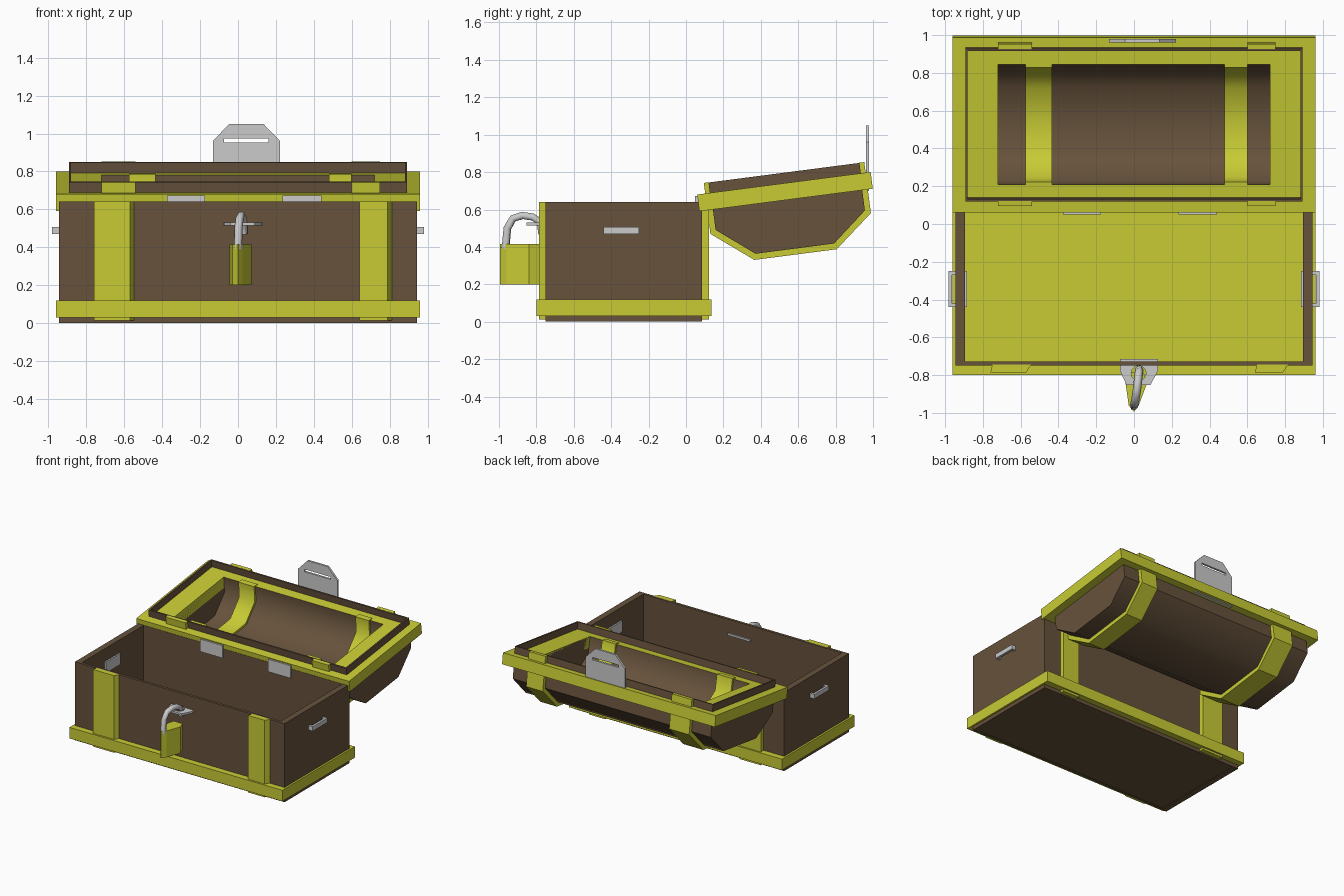
import bpy, bmesh, math
from mathutils import Matrix, Vector

if "Cube" in bpy.data.objects:
    bpy.data.objects.remove(bpy.data.objects["Cube"])


def material(name, rgb):
    m = bpy.data.materials.new(name)
    m.diffuse_color = (*rgb, 1)
    m.use_nodes = True
    m.node_tree.nodes["Principled BSDF"].inputs["Base Color"].default_value = m.diffuse_color
    return m


WOOD = material("dark_wood", (0.135, 0.085, 0.045))
TRIM = material("yellow_trim", (0.58, 0.60, 0.035))

# Open lid frame: origin on the front top edge of its rim, tilted up to the back
LID = Matrix.Translation((0, 0.06, 0.68)) @ Matrix.Rotation(math.radians(7.4), 4, 'X')


def prism(name, pts, a, b, axis, mat=None, hole=None, frame=None, open_top=None, flip=False, smooth=0):
    """Extrude a 2D outline (with optional hole) from a to b along an axis."""
    def place(p, d):
        return {'X': (d, p[0], p[1]), 'Y': (p[0], d, p[1]), 'Z': (p[0], p[1], d)}[axis]
    bm = bmesh.new()
    loops = [pts] + ([hole] if hole else [])
    edges = []
    for loop in loops:
        vs = [bm.verts.new(place(p, a)) for p in loop]
        edges += [bm.edges.new((vs[i - 1], vs[i])) for i in range(len(vs))]
    if hole:
        bmesh.ops.triangle_fill(bm, use_beauty=True, edges=edges)
    else:
        bm.faces.new(vs)
    geo = bmesh.ops.extrude_face_region(bm, geom=bm.faces[:], use_keep_orig=True)
    bmesh.ops.translate(bm, vec=Vector(place((0, 0), b - a)),
                        verts=[g for g in geo['geom'] if isinstance(g, bmesh.types.BMVert)])
    bmesh.ops.recalc_face_normals(bm, faces=bm.faces[:])
    if open_top is not None:
        top = [f for f in bm.faces if all(v.co.z > open_top for v in f.verts)]
        bmesh.ops.delete(bm, geom=top, context='FACES')
    if flip:
        bmesh.ops.reverse_faces(bm, faces=bm.faces[:])
    if frame:
        bm.transform(frame)
    me = bpy.data.meshes.new(name)
    bm.to_mesh(me)
    bm.free()
    if smooth:
        me.polygons.foreach_set("use_smooth", [True] * len(me.polygons))
        me.set_sharp_from_angle(angle=math.radians(smooth))
    if mat:
        me.materials.append(mat)
    ob = bpy.data.objects.new(name, me)
    bpy.context.collection.objects.link(ob)
    return ob


def rect(x0, x1, y0, y1):
    return [(x0, y0), (x1, y0), (x1, y1), (x0, y1)]


# Chest body: thin walls, bottom board and trim slab that forms the floor
prism("chest_walls", rect(-.945, .945, -.75, .085), 0, .64, 'Z', WOOD,
      hole=rect(-.895, .895, -.728, .063))
prism("chest_bottom", rect(-.93, .93, -.74, .075), .002, .03, 'Z', WOOD)
prism("base_trim", rect(-.96, .96, -.80, .135), .03, .12, 'Z', TRIM)

# Vertical straps, front and back
for side, x0, x1 in (("left", -.76, -.57), ("right", .64, .79)):
    prism(f"front_strap_{side}", [(x0, -.785), (x1, -.785), (x1 + .025, -.745), (x0 + .01, -.745)],
          .012, .64, 'Z', TRIM)
    prism(f"back_strap_{side}", rect(x0, x1, .08, .122), .012, .64, 'Z', TRIM)

# Side handles: outer bar and legs, plate inside
for side, s in (("left", -1), ("right", 1)):
    xs = [(s * .93, -.44), (s * .982, -.44), (s * .982, -.25), (s * .93, -.25),
          (s * .93, -.27), (s * .964, -.27), (s * .964, -.42), (s * .93, -.42)]
    prism(f"handle_{side}", xs, .47, .507, 'Z')
    prism(f"handle_plate_{side}", rect(-.44, -.25, .445, .535), s * .883, s * .897, 'X')

# Lid rim with opening, and thin wooden lip standing on it
prism("lid_rim", rect(-.96, .96, 0, .935), -.09, 0, 'Z', TRIM,
      hole=rect(-.72, .72, .15, .79), frame=LID)
prism("lid_lip", rect(-.893, .893, .068, .882), -.02, .056, 'Z', WOOD,
      hole=rect(-.881, .881, .08, .870), frame=LID)

# Lid belly outside and trough inside
belly = [(.073, -.03), (.073, -.20), (.268, -.354), (.692, -.354), (.878, -.20), (.878, -.03)]
trough = [(.15, 0), (.155, -.13), (.30, -.255), (.64, -.255), (.785, -.13), (.79, 0)]
prism("lid_belly", belly, -.893, .893, 'X', WOOD, frame=LID, open_top=-.04, smooth=44)
prism("lid_trough", trough, -.72, .72, 'X', WOOD, frame=LID, open_top=-.01, flip=True, smooth=60)

# Outer lid straps wrap the belly and lip
outer = [(.043, .057), (.043, -.218), (.258, -.386), (.702, -.386), (.908, -.218), (.908, .057)]
inner = [(.07, .057), (.075, -.20), (.27, -.352), (.69, -.352), (.876, -.20), (.88, .057)]
for side, x0, x1 in (("left", -.72, -.54), ("right", .60, .75)):
    prism(f"lid_strap_{side}", outer + inner[::-1], x0, x1, 'X', TRIM, frame=LID)

# Inner lid straps follow the trough and lap onto the rim
lap = [(.122, -.005), (.122, .006), (.165, .006), (.172, -.12), (.306, -.237), (.634, -.237),
       (.768, -.12), (.775, .006), (.818, .006), (.818, -.005)]
for side, x0, x1 in (("left", -.575, -.435), ("right", .48, .60)):
    prism(f"inner_strap_{side}", lap + trough[::-1], x0, x1, 'X', TRIM, frame=LID, smooth=50)

# Hinge plates between box and lid
for side, x0, x1 in (("left", -.375, -.175), ("right", .235, .44)):
    prism(f"hinge_{side}", rect(x0, x1, .57, .672), .049, .064, 'Y')

# Lid hasp plate with slot
prism("lid_hasp", [(-.133, .70), (.222, .70), (.222, .96), (.135, 1.05), (-.047, 1.05), (-.133, .96)],
      .962, .979, 'Y', hole=rect(-.075, .16, .953, .973))

# Staple plate through the front wall
ring = [(.025 + .04 * math.cos(i * math.pi / 6), -.79 + .04 * math.sin(i * math.pi / 6)) for i in range(12)]
prism("staple_plate", [(-.075, -.715), (-.075, -.775), (-.04, -.852), (.088, -.852), (.127, -.775), (.127, -.715)],
      .515, .531, 'Z', hole=ring)

# Padlock body and shackle
prism("padlock_body", [(-.03, -.785), (-.045, -.84), (-.028, -.96), (0, -.995), (.025, -.96), (.07, -.84), (.05, -.785)],
      .20, .415, 'Z', TRIM)
cu = bpy.data.curves.new("padlock_shackle", 'CURVE')
cu.dimensions = '3D'
cu.bevel_depth = .022
cu.bevel_resolution = 1
cu.use_fill_caps = True
path = [(0, -.965, .39), (.002, -.955, .50), (.008, -.925, .552), (.016, -.875, .568),
        (.022, -.82, .56), (.027, -.78, .535), (.028, -.77, .47)]
sp = cu.splines.new('POLY')
sp.points.add(len(path) - 1)
for p, co in zip(sp.points, path):
    p.co = (*co, 1)
shackle = bpy.data.objects.new("padlock_shackle", cu)
bpy.context.collection.objects.link(shackle)
bpy.context.view_layer.objects.active = shackle
shackle.select_set(True)
bpy.ops.object.convert(target='MESH')
